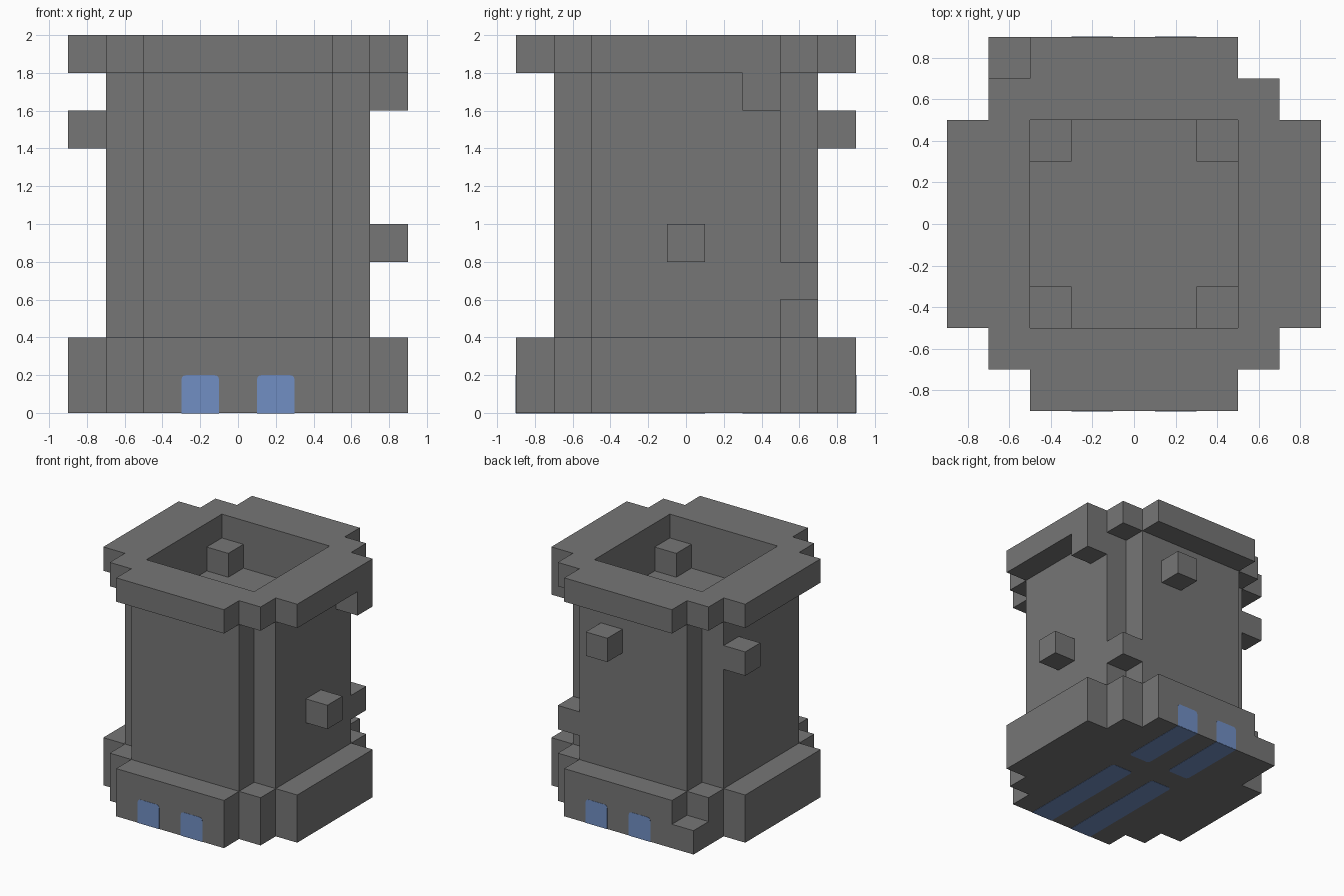
import bpy
import bmesh
from math import cos, sin, pi
from mathutils import Matrix, Vector

cube = bpy.data.objects.get("Cube")
if cube:
    bpy.data.objects.remove(cube, do_unlink=True)


def material(name, colour):
    mat = bpy.data.materials.new(name)
    mat.use_nodes = True
    mat.diffuse_color = (*colour, 1)
    mat.node_tree.nodes["Principled BSDF"].inputs["Base Color"].default_value = (*colour, 1)
    return mat


STONE = material("stone_grey", (0.18, 0.18, 0.18))
BLUE = material("soft_blue", (0.167, 0.275, 0.55))
CELL = 0.2


def prism(name, loops, bottom, top, mat, matrix=Matrix()):
    """Extrude an outline, with optional inner hole loops, between two heights."""
    bm = bmesh.new()
    edges = []
    for loop in loops:
        verts = [bm.verts.new((x, y, bottom)) for x, y in loop]
        edges += [bm.edges.new((a, b)) for a, b in zip(verts, verts[1:] + verts[:1])]
    bmesh.ops.triangle_fill(bm, edges=edges, use_beauty=True)
    result = bmesh.ops.extrude_face_region(bm, geom=bm.faces[:])
    raised = [v for v in result["geom"] if isinstance(v, bmesh.types.BMVert)]
    bmesh.ops.translate(bm, verts=raised, vec=(0, 0, top - bottom))
    bmesh.ops.recalc_face_normals(bm, faces=bm.faces[:])
    bm.transform(matrix)
    mesh = bpy.data.meshes.new(name)
    bm.to_mesh(mesh)
    bm.free()
    mesh.materials.append(mat)
    obj = bpy.data.objects.new(name, mesh)
    bpy.context.collection.objects.link(obj)
    return obj


def rectangle(x0, x1, y0, y1):
    return [(x0, y0), (x1, y0), (x1, y1), (x0, y1)]


def stepped(quarter):
    """Mirror a corner staircase into all four quadrants."""
    outline = []
    for sx, sy in ((1, 1), (-1, 1), (-1, -1), (1, -1)):
        points = quarter if sx == sy else quarter[::-1]
        outline += [(sx * x, sy * y) for x, y in points]
    return outline


def block(name, x, y, z):
    """One cell, given by its centre."""
    h = CELL / 2
    return prism(name, [rectangle(x - h, x + h, y - h, y + h)], z - h, z + h, STONE)


wide = stepped([(0.9, 0.5), (0.7, 0.5), (0.7, 0.7), (0.5, 0.7), (0.5, 0.9)])
narrow = stepped([(0.7, 0.5), (0.5, 0.5), (0.5, 0.7)])
opening = rectangle(-0.5, 0.5, -0.5, 0.5)

# Main tower
prism("base", [wide], 0, 0.4, STONE)
prism("trunk", [narrow], 0.4, 1.6, STONE)
prism("rim", [wide, opening], 1.8, 2, STONE)

# Walls around the sunken top, with a block in each inner corner
for side, s in (("left", 1), ("right", -1)):
    lo, hi = sorted((s * 0.5, s * 0.7))
    prism(side + "_collar", [rectangle(lo, hi, -0.5, 0.5)], 1.6, 1.8, STONE)
for side, s in (("front", -1), ("back", 1)):
    lo, hi = sorted((s * 0.5, s * 0.7))
    prism(side + "_collar", [rectangle(-0.5, 0.5, lo, hi)], 1.6, 1.8, STONE)
    for hand, t in (("left", 1), ("right", -1)):
        block(f"{side}_{hand}_inner_block", t * 0.4, s * 0.4, 1.7)

# Loose blocks on the outside
block("left_wall_block", 0.8, 0, 0.9)
block("left_rim_block", 0.8, 0.4, 1.7)
block("left_corner_block", 0.6, 0.6, 0.7)
block("back_wall_block", 0.2, 0.8, 1.5)
block("right_wall_block", -0.8, 0.4, 1.5)
block("base_corner_block", -0.6, 0.8, 0.1)


def blue_plate(name, origin, along, normal, length):
    """Thin strip with a rounded far end, lying on a face."""
    h, r = CELL / 2, 0.025
    outline = [(-h, 0), (h, 0)]
    for cx, start in ((h - r, 0), (r - h, pi / 2)):
        for i in range(4):
            a = start + i * pi / 6
            outline.append((cx + r * cos(a), length - r + r * sin(a)))
    v, n = Vector(along), Vector(normal)
    frame = Matrix((v.cross(n), v, n)).transposed().to_4x4()
    prism(name, [outline], -0.002, 0.002, BLUE, Matrix.Translation(origin) @ frame)


# Blue strips on the front, back and underside
for hand, x in (("left", 0.2), ("right", -0.2)):
    for side, s, reach in (("front", -1, 1.0), ("back", 1, 0.6)):
        edge = (x, s * 0.9, 0)
        blue_plate(f"{side}_{hand}_blue_mark", edge, (0, 0, 1), (0, s, 0), CELL)
        blue_plate(f"{side}_{hand}_blue_strip", edge, (0, -s, 0), (0, 0, -1), reach)
